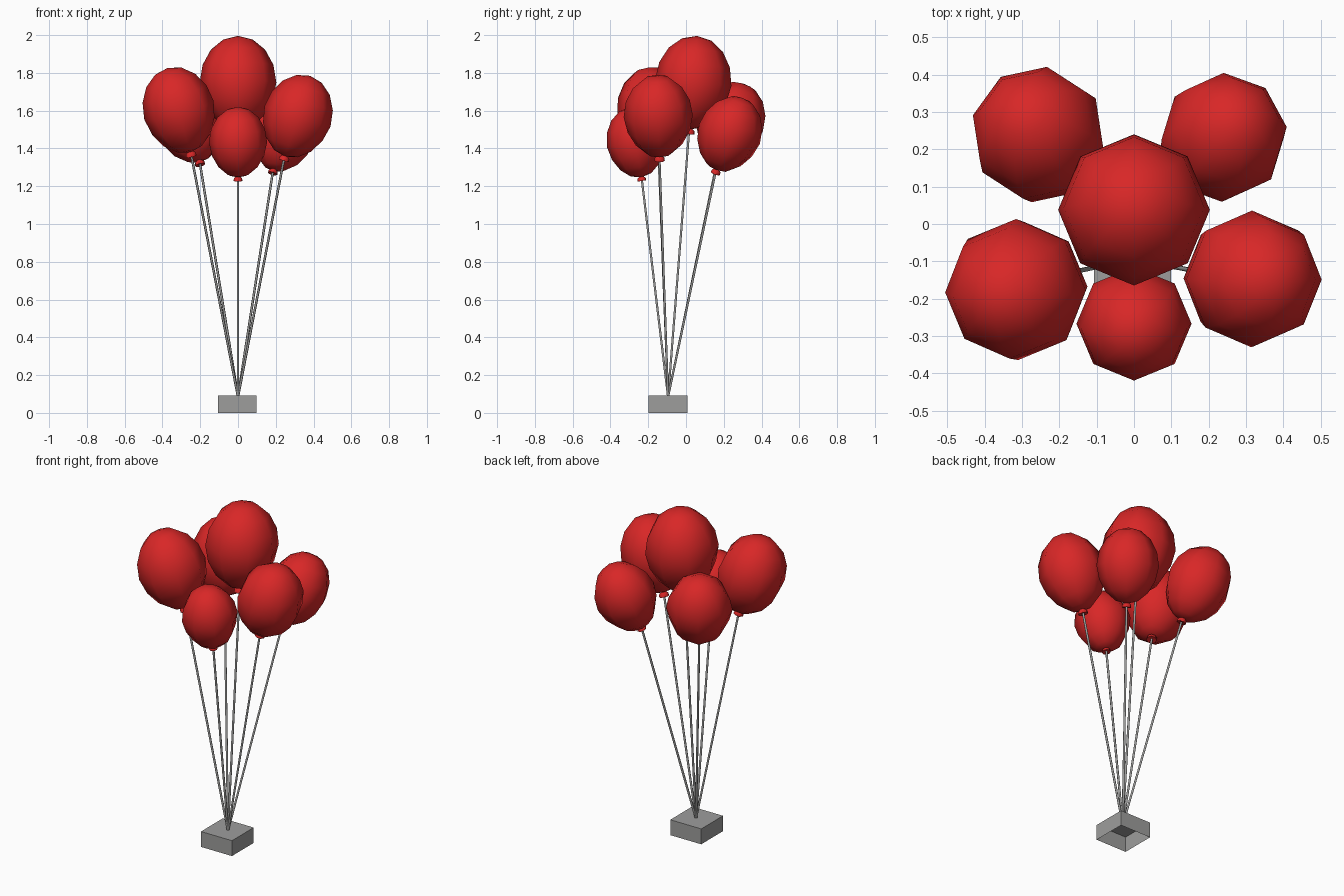
import bpy, bmesh, math
from mathutils import Vector, Matrix

if "Cube" in bpy.data.objects:
    bpy.data.objects.remove(bpy.data.objects["Cube"])


def material(name, color):
    m = bpy.data.materials.new(name)
    m.diffuse_color = (*color, 1)
    m.use_nodes = True
    m.node_tree.nodes["Principled BSDF"].inputs["Base Color"].default_value = m.diffuse_color
    return m


RED = material("balloon red", (0.69, 0.02, 0.02))
GREY = material("weight grey", (0.34, 0.34, 0.335))
ANCHOR = Vector((0, -0.095, 0.085))


def finish(bm, name, mat, smooth=None):
    bmesh.ops.recalc_face_normals(bm, faces=bm.faces)
    me = bpy.data.meshes.new(name)
    bm.to_mesh(me)
    bm.free()
    me.materials.append(mat)
    ob = bpy.data.objects.new(name, me)
    bpy.context.collection.objects.link(ob)
    if smooth:
        bpy.ops.object.select_all(action='DESELECT')
        ob.select_set(True)
        bpy.context.view_layer.objects.active = ob
        bpy.ops.object.shade_smooth_by_angle(angle=math.radians(smooth))
    return ob


def lathe(bm, profile, n, matrix):
    """Revolve (radius, height) points; zero radius makes a pole."""
    rings = []
    for r, h in profile:
        count = n if r > 1e-6 else 1
        rings.append([bm.verts.new(matrix @ Vector((
            r * math.cos(math.tau * i / n), r * math.sin(math.tau * i / n), h)))
            for i in range(count)])
    for a, b in zip(rings, rings[1:]):
        for i in range(n):
            j = (i + 1) % n
            quad = [a[i % len(a)], a[j % len(a)], b[j % len(b)], b[i % len(b)]]
            bm.faces.new(list(dict.fromkeys(quad)))


# Egg-shaped body, slightly narrower below, and a flared knot
BODY = []
for k in range(9):
    a = -math.pi / 2 + math.pi * k / 8
    r = 0.204 * math.cos(a) * (1 + 0.07 * min(0, math.sin(a)))
    BODY.append((0 if k in (0, 8) else r, 0.275 + 0.25 * math.sin(a)))
KNOT = [(0, 0.004), (0.031, 0), (0.029, 0.018), (0.012, 0.034)]


def balloon(name, knot, centre, radius, spin=0):
    knot, centre = Vector(knot), Vector(centre)
    rot = Vector((0, 0, 1)).rotation_difference(centre - knot).to_matrix().to_4x4()
    s = radius / 0.204
    mat = (Matrix.Translation(knot) @ rot @ Matrix.Rotation(math.radians(spin), 4, 'Z')
           @ Matrix.Scale(s, 4))
    bm = bmesh.new()
    lathe(bm, BODY, 8, mat)
    finish(bm, name + "_balloon", RED, 80)
    bm = bmesh.new()
    lathe(bm, KNOT, 8, mat)
    finish(bm, name + "_knot", RED, 40)
    # string from the weight to the knot
    d = knot - ANCHOR
    rot = Vector((0, 0, 1)).rotation_difference(d).to_matrix().to_4x4()
    bm = bmesh.new()
    lathe(bm, [(0.0065, 0), (0.0065, d.length + 0.01)], 6,
          Matrix.Translation(ANCHOR) @ rot)
    finish(bm, name + "_string", GREY, 80)


# Six balloons: knot position, body centre, radius
balloon("centre", (0, 0.015, 1.475), (0, 0.038, 1.75), 0.203)
balloon("front_left", (-0.246, -0.145, 1.357), (-0.312, -0.175, 1.60), 0.190)
balloon("front_right", (0.242, -0.14, 1.335), (0.315, -0.147, 1.57), 0.183)
balloon("front", (0, -0.233, 1.228), (0, -0.267, 1.434), 0.154)
balloon("back_left", (-0.2, 0.16, 1.312), (-0.256, 0.24, 1.545), 0.181, -12)
balloon("back_right", (0.183, 0.155, 1.267), (0.24, 0.233, 1.485), 0.170, 4)

# Weight: a shallow box open underneath
bm = bmesh.new()
bmesh.ops.create_cube(bm, size=1, matrix=Matrix.Translation((-0.004, -0.095, 0.046))
                      @ Matrix.Diagonal((0.205, 0.206, 0.092, 1)))
bmesh.ops.recalc_face_normals(bm, faces=bm.faces)
bottom = [f for f in bm.faces if f.normal.z < -0.5]
bmesh.ops.delete(bm, geom=bottom, context='FACES_ONLY')
finish(bm, "weight_box", GREY)
